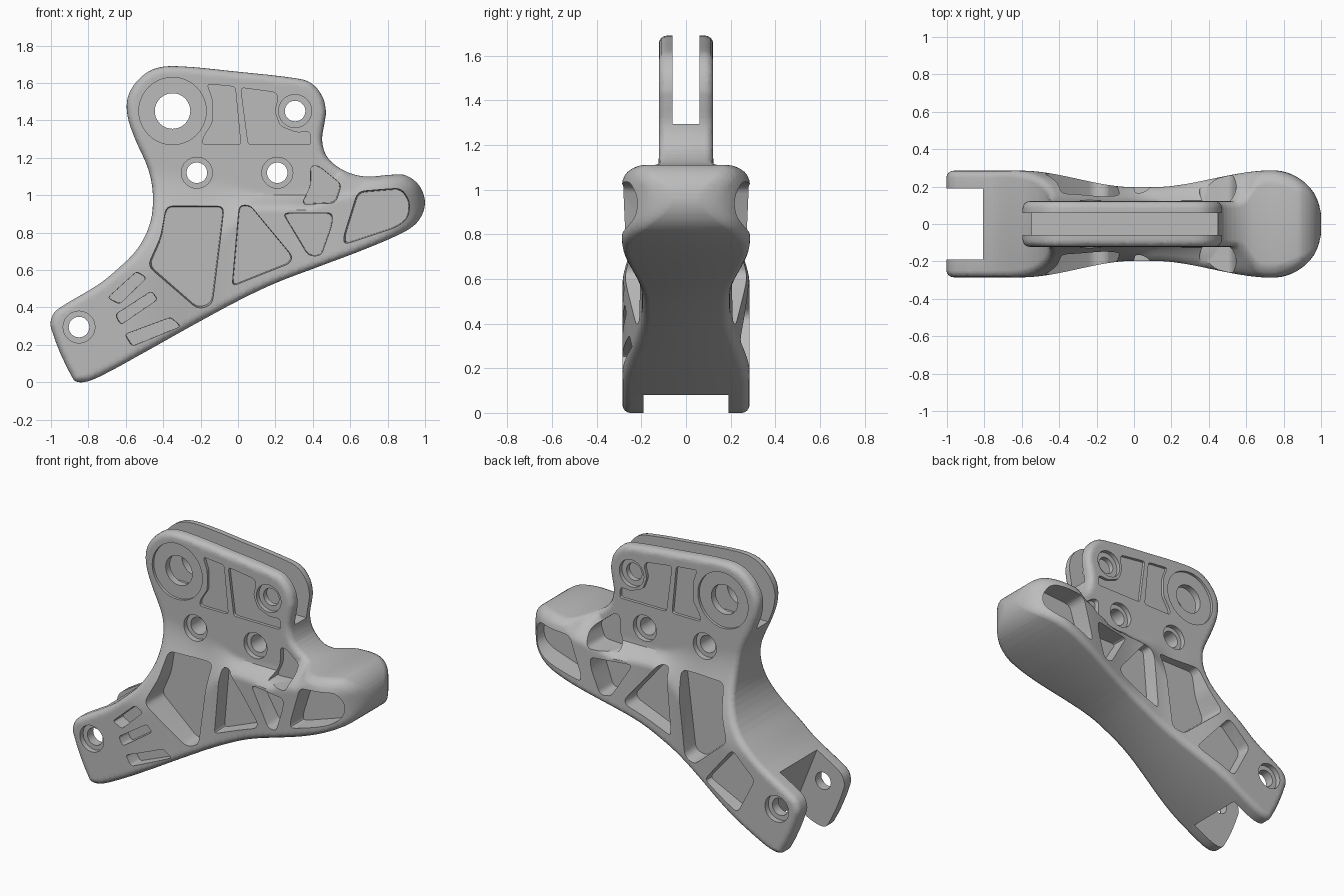
import bpy, bmesh, math
from mathutils import Vector

old = bpy.data.objects.get("Cube")
if old:
    bpy.data.objects.remove(old)

metal = bpy.data.materials.new("grey metal")
metal.use_nodes = True
GREY = (0.5, 0.5, 0.5, 1)
metal.diffuse_color = GREY
metal.node_tree.nodes["Principled BSDF"].inputs["Base Color"].default_value = GREY


def smooth_loop(pts, n=4):
    """Closed smooth curve through the points (Hermite, chord-scaled)."""
    p = [Vector(q) for q in pts]
    tan = [(p[(i + 1) % len(p)] - p[i - 1]).normalized() for i in range(len(p))]
    out = []
    for i, a in enumerate(p):
        j = (i + 1) % len(p)
        b = p[j]
        k = (b - a).length
        for s in range(n):
            t = s / n
            out.append(a * (2*t**3 - 3*t*t + 1) + b * (3*t*t - 2*t**3)
                       + tan[i] * k * (t**3 - 2*t*t + t) + tan[j] * k * (t**3 - t*t))
    return out


def round_corners(pts, r, n=5):
    """Polygon with each corner replaced by a small arc."""
    p = [Vector(q) for q in pts]
    out = []
    for i, c in enumerate(p):
        a, b = p[i - 1] - c, p[(i + 1) % len(p)] - c
        a = c + a.normalized() * min(r, a.length * 0.45)
        b = c + b.normalized() * min(r, b.length * 0.45)
        for s in range(n):
            t = s / (n - 1)
            out.append(a * (1 - t)**2 + c * 2*t*(1 - t) + b * t*t)
    return out


def circle(x, z, r, n=40):
    return [Vector((x + r * math.cos(2*math.pi*i/n), z + r * math.sin(2*math.pi*i/n))) for i in range(n)]


def prism(bm, loop, y0, y1, draft=1.0):
    """Solid between y0 and y1; the y0 end is scaled by draft."""
    mid = sum(loop, Vector((0, 0))) / len(loop)
    ends = []
    for y, k in ((y0, draft), (y1, 1.0)):
        ends.append([bm.verts.new((mid.x + (q.x - mid.x)*k, y, mid.y + (q.y - mid.y)*k)) for q in loop])
    faces = [bm.faces.new(e) for e in ends]
    for i in range(len(loop)):
        j = (i + 1) % len(loop)
        faces.append(bm.faces.new((ends[0][i], ends[0][j], ends[1][j], ends[1][i])))
    bmesh.ops.recalc_face_normals(bm, faces=faces)


def finish(bm, name):
    me = bpy.data.meshes.new(name)
    bm.to_mesh(me)
    bm.free()
    ob = bpy.data.objects.new(name, me)
    bpy.context.collection.objects.link(ob)
    me.materials.append(metal)
    return ob


def ease(t):
    t = min(1, max(0, t))
    return t * t * (3 - 2*t)


def lerp(table, x):
    for (a, u), (b, v) in zip(table, table[1:]):
        if x <= b:
            return u + (v - u) * ease((x - a) / (b - a))
    return table[-1][1]


# Half thickness: waisted lower body with a round nose, blending into the thin upper plate
WIDTH = [(-.6, .285), (0, .197), (.1, .197), (.74, .287)]
BLEND_LOW = [(-.5, .56), (-.22, .66), (.12, .92), (.38, .92), (.48, .95), (.58, .98), (.7, 1.02)]
BLEND_HIGH = [(-.5, 1.15), (-.1, 1.08), (.12, 1.01), (.38, 1.01), (.48, 1.08), (.58, 1.15), (.7, 1.28)]


def half_width(x, z):
    a, b = lerp(BLEND_LOW, x), lerp(BLEND_HIGH, x)
    t = ease((z - a) / (b - a))
    nose = min(.95, max(0, (x - .74) / .272))
    round_nose = math.sqrt(1 - nose * nose)
    return (lerp(WIDTH, x) * (1 - t) + .122 * t) * round_nose


# Bracket body: extruded outline, rounded rim, then shaped in thickness
OUTLINE = [(-.88, .015), (-.83, .0), (-.74, .03), (-.5, .16), (-.25, .3), (0, .435), (.2, .53),
           (.45, .625), (.7, .72), (.9, .81), (.97, .87), (1, .96), (.97, 1.05), (.9, 1.105),
           (.83, 1.11), (.68, 1.1), (.57, 1.13), (.48, 1.2), (.45, 1.29), (.465, 1.4), (.47, 1.45),
           (.45, 1.53), (.39, 1.6), (.31, 1.625), (0, 1.66), (-.33, 1.69), (-.45, 1.675),
           (-.54, 1.61), (-.59, 1.52), (-.59, 1.42), (-.55, 1.3), (-.48, 1.14), (-.455, 1),
           (-.47, .85), (-.54, .71), (-.65, .6), (-.75, .52), (-.95, .4), (-.99, .36), (-1, .29)]
H, RIM = .5, .038
bm = bmesh.new()
prism(bm, smooth_loop(OUTLINE), -H, H)
rim = [e for e in bm.edges if abs(e.verts[0].co.y - e.verts[1].co.y) < 1e-6]
bmesh.ops.bevel(bm, geom=rim, offset=RIM, segments=4, profile=.5, affect='EDGES', clamp_overlap=False)
STEP = .02
for axis, lo, hi in ((0, -1, 1), (2, 0, 1.7)):
    for i in range(1, int((hi - lo) / STEP)):
        co, no = Vector(), Vector()
        co[axis], no[axis] = lo + i * STEP + .0013, 1
        bmesh.ops.bisect_plane(bm, geom=bm.verts[:] + bm.edges[:] + bm.faces[:],
                               dist=1e-5, plane_co=co, plane_no=no)
for v in bm.verts:
    v.co.y -= math.copysign(H - half_width(v.co.x, v.co.z), v.co.y)
bmesh.ops.triangulate(bm, faces=bm.faces[:])
body = finish(bm, "bracket_body")

# Lightening pockets: outline, corner radius, floor depth
POCKETS = [
    ([(-.39, .96), (-.06, .96), (-.13, .4), (-.21, .375), (-.49, .62), (-.42, .78)], .04, .1),
    ([(0, .96), (.06, .96), (.3, .67), (.285, .63), (-.04, .5)], .03, .1),
    ([(.23, .91), (.51, .91), (.505, .84), (.445, .67), (.375, .67)], .03, .11),
    ([(.635, 1.025), (.88, 1.045), (.93, .97), (.92, .88), (.86, .83), (.56, .73), (.555, .77)], .04, .15),
    ([(.385, 1.165), (.43, 1.165), (.56, 1.06), (.525, .955), (.335, .945), (.385, 1.05)], .03, .09)]
PANELS = [
    [(-.165, 1.595), (-.015, 1.58), (.015, 1.27), (-.19, 1.27), (-.185, 1.31), (-.135, 1.39), (-.135, 1.51)],
    [(.015, 1.575), (.2, 1.55), (.215, 1.52), (.195, 1.45), (.225, 1.37), (.31, 1.335), (.385, 1.34),
     (.39, 1.27), (.055, 1.27)]]
SLOTS = [
    [(-.7, .45), (-.54, .595), (-.485, .56), (-.635, .415)],
    [(-.66, .36), (-.46, .49), (-.425, .445), (-.63, .305)],
    [(-.61, .255), (-.355, .35), (-.3, .3), (-.57, .19)]]
BACK_POCKET = [(-.7, .44), (-.53, .6), (-.29, .32), (-.57, .185)]
# Bolt holes: x, z, hole radius, counterbore radius, counterbore floor
HOLES = [(-.35, 1.45, .095, .18, .105), (.305, 1.45, .055, .088, .095), (-.22, 1.12, .055, .083, .09),
         (.21, 1.12, .055, .083, .09), (-.85, .295, .055, .085, .25)]

pockets, bores, holes, forks = (bmesh.new() for _ in range(4))
for side in (-1, 1):
    for pts, r, floor in POCKETS:
        prism(pockets, round_corners(pts, r), side * floor, side * .4, .92)
    for pts in PANELS:
        prism(pockets, round_corners(pts, .02), side * .103, side * .4)
    for x, z, _, r, floor in HOLES:
        prism(bores, circle(x, z, r), side * floor, side * .4)
for pts in SLOTS:
    prism(pockets, round_corners(pts, .02), -.195, -.4, .95)
prism(pockets, round_corners(BACK_POCKET, .04), .195, .4, .92)
for x, z, r, _, _ in HOLES:
    prism(holes, circle(x, z, r), -.45, .45)

# Fork gaps: upper plate pair and lower clevis
prism(forks, [Vector(q) for q in ((-.8, 1.295), (.8, 1.295), (.8, 1.9), (-.8, 1.9))], -.06, .06)
prism(forks, [Vector(q) for q in ((-.82, .52), (-.575, -.1), (-1.3, -.1), (-1.3, .52))], -.19, .19)

bpy.context.view_layer.objects.active = body
for name, cut in (("fork_gaps", forks), ("pockets", pockets), ("counterbores", bores), ("bolt_holes", holes)):
    cutter = finish(cut, name)
    cutter.hide_render = True
    mod = body.modifiers.new(name, 'BOOLEAN')
    mod.operation, mod.solver, mod.object = 'DIFFERENCE', 'EXACT', cutter
    bpy.ops.object.modifier_apply(modifier=mod.name)
    bpy.data.objects.remove(cutter)

bpy.ops.object.select_all(action='DESELECT')
body.select_set(True)
bpy.ops.object.shade_smooth_by_angle(angle=math.radians(32))
